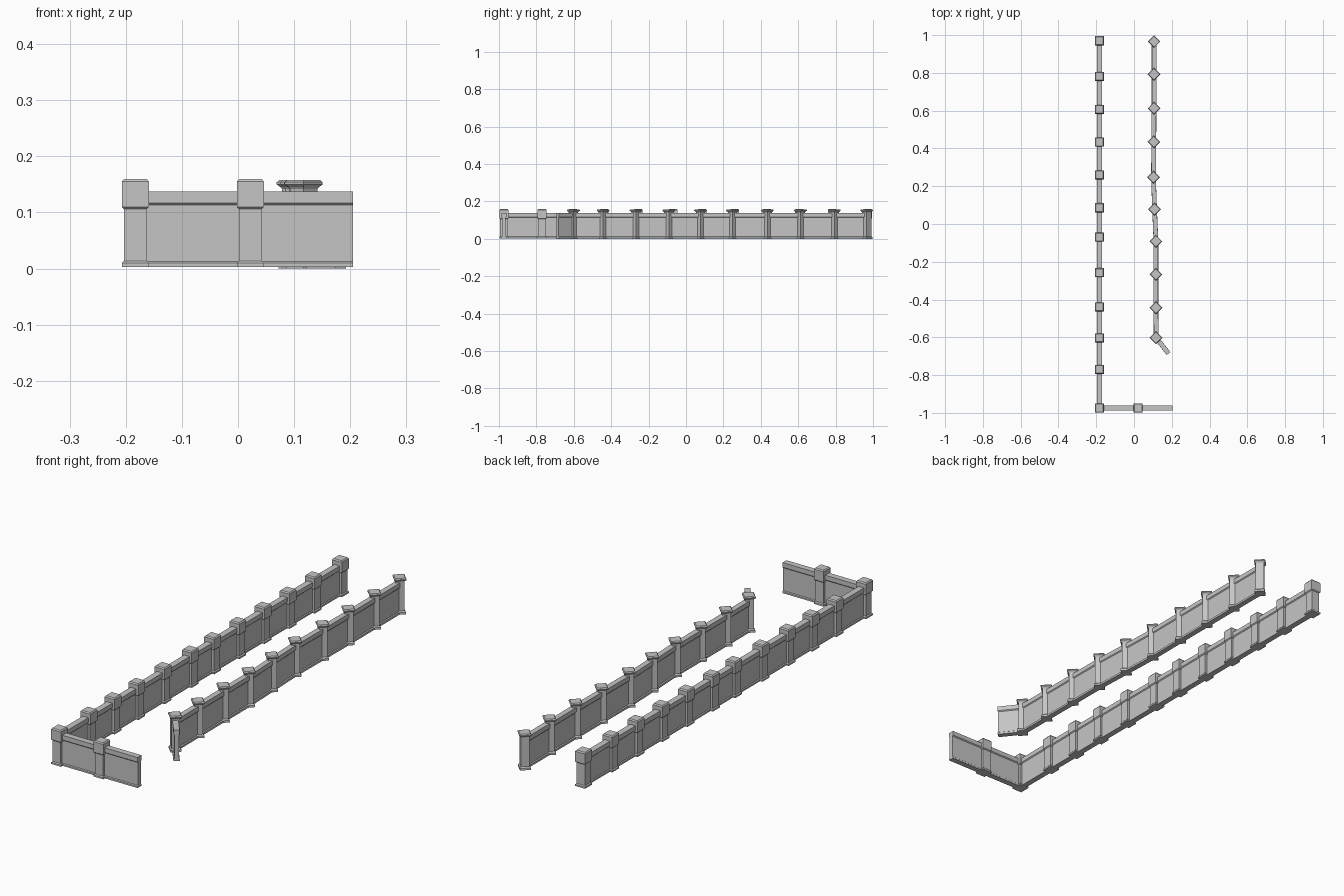
import bpy, math
from mathutils import Vector

if "Cube" in bpy.data.objects:
    bpy.data.objects.remove(bpy.data.objects["Cube"])

stone = bpy.data.materials.new("grey stone")
stone.diffuse_color = (0.56, 0.56, 0.56, 1)
stone.use_nodes = True
stone.node_tree.nodes["Principled BSDF"].inputs["Base Color"].default_value = stone.diffuse_color


def make(name, verts, faces):
    mesh = bpy.data.meshes.new(name)
    mesh.from_pydata(verts, [], faces)
    mesh.materials.append(stone)
    obj = bpy.data.objects.new(name, mesh)
    bpy.context.collection.objects.link(obj)
    return obj


def post(name, x, y, profile, turn):
    """Four-sided post lofted through (corner radius, height) rings."""
    verts, faces = [], []
    for r, z in profile:
        for k in range(4):
            a = turn + k * math.pi / 2
            verts.append((x + r * math.cos(a), y + r * math.sin(a), z))
    for i in range(len(profile) - 1):
        for k in range(4):
            a, b = i * 4 + k, i * 4 + (k + 1) % 4
            faces.append((a, b, b + 4, a + 4))
    n = len(verts)
    faces += [(3, 2, 1, 0), (n - 4, n - 3, n - 2, n - 1)]
    return make(name, verts, faces)


def wall(name, start, end, half):
    """Wall section swept from start to end: half is the (half width, height) outline."""
    outline = half + [(-w, z) for w, z in reversed(half)]
    s, e = Vector(start), Vector(end)
    d = (e - s).normalized()
    side = Vector((d.y, -d.x))
    verts = []
    for p in (s, e):
        verts += [(p.x + side.x * w, p.y + side.y * w, z) for w, z in outline]
    n = len(outline)
    faces = [(i, i + n, (i + 1) % n + n, (i + 1) % n) for i in range(n)]
    faces += [tuple(range(n)), tuple(reversed(range(n, 2 * n)))]
    return make(name, verts, faces)


# Square posts: plinth, shaft, block cap with chamfered top
Q = math.sqrt(2)
square_profile = [(h * Q, z) for h, z in [
    (0.024, 0.003), (0.024, 0.010), (0.020, 0.014), (0.020, 0.106),
    (0.024, 0.110), (0.024, 0.155), (0.020, 0.160)]]
# Diamond posts: plinth, shaft, flared flat cap
diamond_profile = [
    (0.031, 0.0), (0.031, 0.009), (0.0245, 0.014), (0.0245, 0.142),
    (0.027, 0.145), (0.034, 0.150), (0.034, 0.154), (0.029, 0.158)]

# Wall outlines: plinth, recessed panel, coping
left_outline = [(0.013, 0.003), (0.013, 0.010), (0.0095, 0.013),
                (0.0095, 0.113), (0.0135, 0.117), (0.0135, 0.137)]
right_outline = [(0.0125, 0.0), (0.0125, 0.009), (0.0085, 0.012),
                 (0.0085, 0.113), (0.012, 0.117), (0.012, 0.137)]

# Long left wall and front return
LX, FY = -0.183, -0.974
left_ys = [0.97, 0.782, 0.607, 0.434, 0.26, 0.086, -0.069, -0.257,
           -0.439, -0.603, -0.77, FY]
left_pts = [(LX, y) for y in left_ys] + [(0.022, FY)]
for i, (x, y) in enumerate(left_pts):
    post(f"square_post_{i}", x, y, square_profile, math.pi / 4)
for i, (a, b) in enumerate(zip(left_pts, left_pts[1:] + [(0.205, FY)])):
    wall(f"left_wall_{i}", a, b, left_outline)

# Right wall with its angled end
right_pts = [(0.106, 0.966), (0.106, 0.793), (0.106, 0.612), (0.105, 0.435),
             (0.103, 0.248), (0.109, 0.078), (0.116, -0.092),
             (0.116, -0.267), (0.116, -0.443), (0.117, -0.602)]
for i, (x, y) in enumerate(right_pts):
    post(f"diamond_post_{i}", x, y, diamond_profile, 0)
for i, (a, b) in enumerate(zip(right_pts, right_pts[1:] + [(0.183, -0.686)])):
    wall(f"right_wall_{i}", a, b, right_outline)
